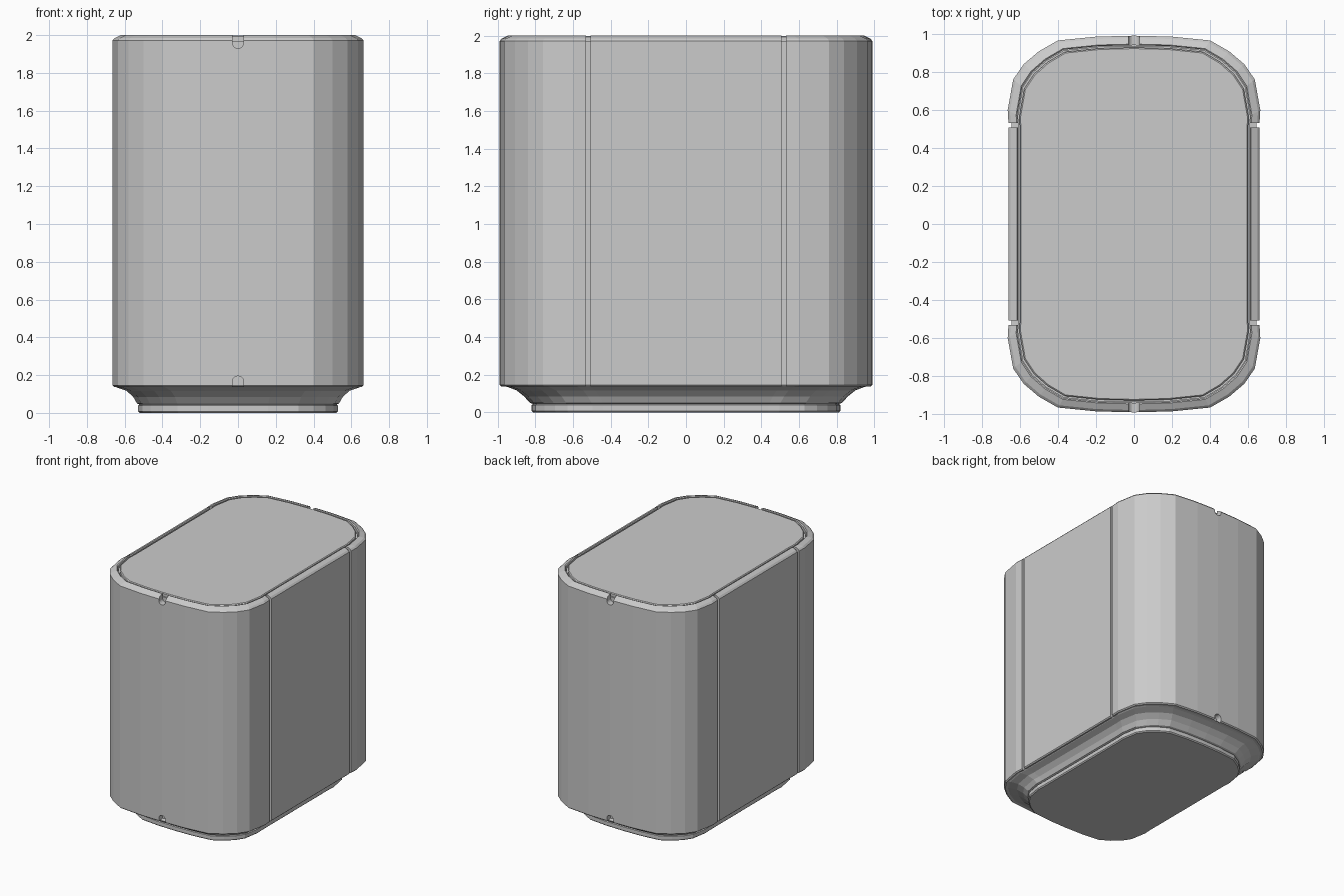
import bpy, bmesh, math

if "Cube" in bpy.data.objects:
    bpy.data.objects.remove(bpy.data.objects["Cube"])

# One quadrant of the rounded outline, from the right side to the back centre
QUAD = [(.66, .53), (.664, .6), (.635, .76), (.58, .84), (.50, .908),
        (.40, .965), (.20, .985), (0, .99)]
HX, HY = .664, .99
ARC = QUAD + [(-x, y) for x, y in QUAD[-2::-1]]          # back half
FULL = ARC + [(-x, -y) for x, y in ARC]                  # closed outline


def make(name, rings, loop=False):
    """Skin a list of equal vertex rings; cap the ends, or close the loop."""
    bm = bmesh.new()
    vs = [[bm.verts.new(p) for p in ring] for ring in rings]
    n, m = len(rings[0]), len(rings)
    for i in range(m if loop else m - 1):
        a, b = vs[i], vs[(i + 1) % m]
        for j in range(n):
            k = (j + 1) % n
            bm.faces.new((a[j], a[k], b[k], b[j]))
    if not loop:
        bm.faces.new(vs[0])
        bm.faces.new(vs[-1])
    bmesh.ops.recalc_face_normals(bm, faces=bm.faces)
    mesh = bpy.data.meshes.new(name)
    bm.to_mesh(mesh)
    bm.free()
    ob = bpy.data.objects.new(name, mesh)
    bpy.context.collection.objects.link(ob)
    return ob


# Inner body: foot, flared skirt, core and top cap (half width, half length, z)
BODY = [(.522, .812, 0), (.53, .82, .008), (.53, .82, .038), (.522, .812, .045),
        (.535, .828, .05), (.555, .86, .085), (.59, .90, .117), (.64, .945, .134),
        (.648, .972, .141), (.612, .937, .145), (.612, .937, 1.97),
        (.603, .928, 1.97), (.603, .928, 1.992), (.597, .922, 1.998)]
make("inner_body", [[(x * hx / HX, y * hy / HY, z) for x, y in FULL]
                    for hx, hy, z in BODY])

# Wall cross-section: (inward offset, z)
WALL = [(.008, .138), (0, .146), (0, 1.972), (.012, 1.985), (.044, 2.0),
        (.05, 1.994), (.05, .138)]

# Notch cutters, round-ended slots running through front and back
def notch(name, zc, up):
    r = .03
    prof = [(r * math.cos(math.pi * i / 10), zc - up * r * math.sin(math.pi * i / 10))
            for i in range(11)]
    prof += [(-r, zc + up * .1), (r, zc + up * .1)]
    ob = make(name, [[(x, y, z) for x, z in prof] for y in (-1.2, 1.2)])
    ob.hide_render = True
    ob.hide_viewport = True
    return ob


cutters = [notch("top_notch_cutter", 1.96, 1), notch("bottom_notch_cutter", .165, -1)]

# Front and back curved shells
for name, s in (("front_shell", -1), ("back_shell", 1)):
    rings = [[(x * (1 - d / HX), s * max(.53, y * (1 - d / HY)), z) for d, z in WALL]
             for x, y in ARC]
    shell = make(name, rings)
    for c in cutters:
        mod = shell.modifiers.new("notch", "BOOLEAN")
        mod.operation = "DIFFERENCE"
        mod.solver = "EXACT"
        mod.object = c

# Flat side panels between the shells
for name, s in (("right_panel", 1), ("left_panel", -1)):
    make(name, [[(s * (.66 - d), y, z) for d, z in WALL] for y in (-.508, .508)])
